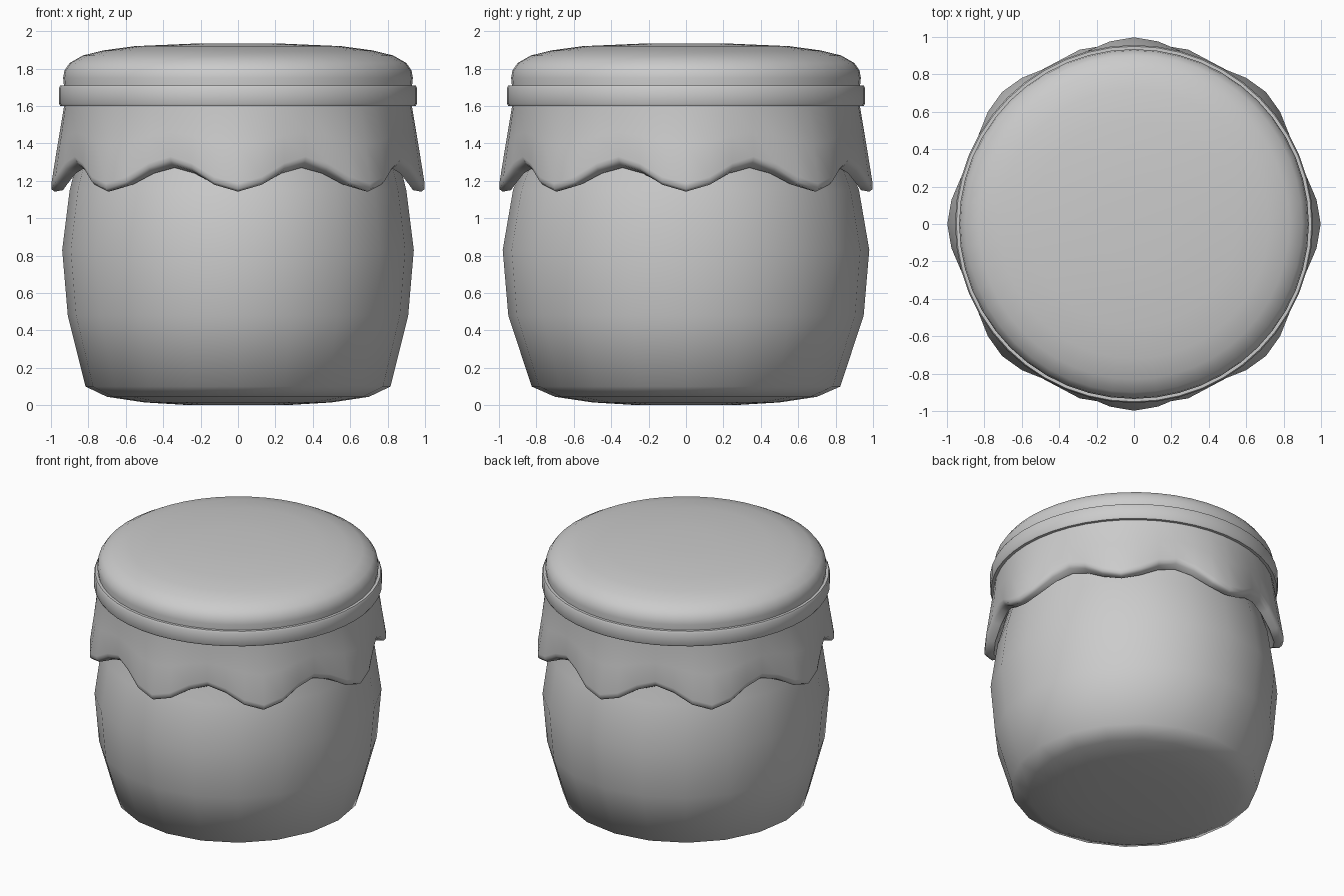
import bpy, bmesh
from math import sin, cos, pi, radians

if "Cube" in bpy.data.objects:
    bpy.data.objects.remove(bpy.data.objects["Cube"])


def lathe(name, rings, sides, closed=False, sharp=50):
    """Skin rings; each ring is a function angle -> (rx, ry, z)."""
    bm = bmesh.new()
    loops = []
    for ring in rings:
        loop = []
        for i in range(sides):
            a = 2 * pi * i / sides
            rx, ry, z = ring(a)
            loop.append(bm.verts.new((rx * cos(a), ry * sin(a), z)))
        loops.append(loop)
    pairs = list(zip(loops, loops[1:]))
    if closed:
        pairs.append((loops[-1], loops[0]))
    for lo, hi in pairs:
        for i in range(sides):
            j = (i + 1) % sides
            bm.faces.new((lo[i], lo[j], hi[j], hi[i]))
    if not closed:
        bm.faces.new(loops[0])
        bm.faces.new(loops[-1])
    bmesh.ops.recalc_face_normals(bm, faces=bm.faces)
    me = bpy.data.meshes.new(name)
    bm.to_mesh(me)
    bm.free()
    ob = bpy.data.objects.new(name, me)
    bpy.context.collection.objects.link(ob)
    bpy.context.view_layer.objects.active = ob
    ob.select_set(True)
    bpy.ops.object.shade_smooth_by_angle(angle=radians(sharp))
    ob.select_set(False)
    return ob


def flat(rx, z, ry=None):
    return lambda a: (rx, rx if ry is None else ry, z)


def wavy(r_peak, r_drop, z_peak, z_drop):
    """Ring with eight lobes that hang lowest on the axes."""
    def ring(a):
        t = 0.5 + 0.5 * cos(8 * a)
        r = r_peak + (r_drop - r_peak) * t
        return r, r, z_peak + (z_drop - z_peak) * t
    return ring


# Jar body, slightly wider front to back, with a coarse bulging profile
lathe("jar_body", [
    flat(0.25, 0.0), flat(0.50, 0.015), flat(0.70, 0.045),
    flat(0.815, 0.10, 0.825), flat(0.91, 0.48, 0.95), flat(0.94, 0.83, 0.98),
    flat(0.90, 1.15, 0.925), flat(0.85, 1.35), flat(0.83, 1.6),
], 20, sharp=60)

# Cloth cover: domed top, tied neck, flared scalloped skirt with a thick hem
lathe("cloth_cover", [
    flat(0.20, 1.935), flat(0.55, 1.92), flat(0.72, 1.897), flat(0.83, 1.87),
    flat(0.90, 1.83), flat(0.928, 1.79), flat(0.935, 1.75), flat(0.93, 1.70),
    flat(0.93, 1.60),
    wavy(0.937, 0.965, 1.46, 1.39),
    wavy(0.945, 0.998, 1.33, 1.185),
    wavy(0.94, 0.998, 1.31, 1.155),
    wavy(0.925, 0.98, 1.29, 1.142),
    wavy(0.885, 0.935, 1.27, 1.15),
    wavy(0.85, 0.88, 1.32, 1.27),
    flat(0.83, 1.45),
], 48, sharp=60)

# Band holding the cloth
lathe("tie_band", [
    flat(0.92, 1.60), flat(0.95, 1.60), flat(0.957, 1.613),
    flat(0.957, 1.697), flat(0.95, 1.71), flat(0.92, 1.71),
], 48, closed=True)
